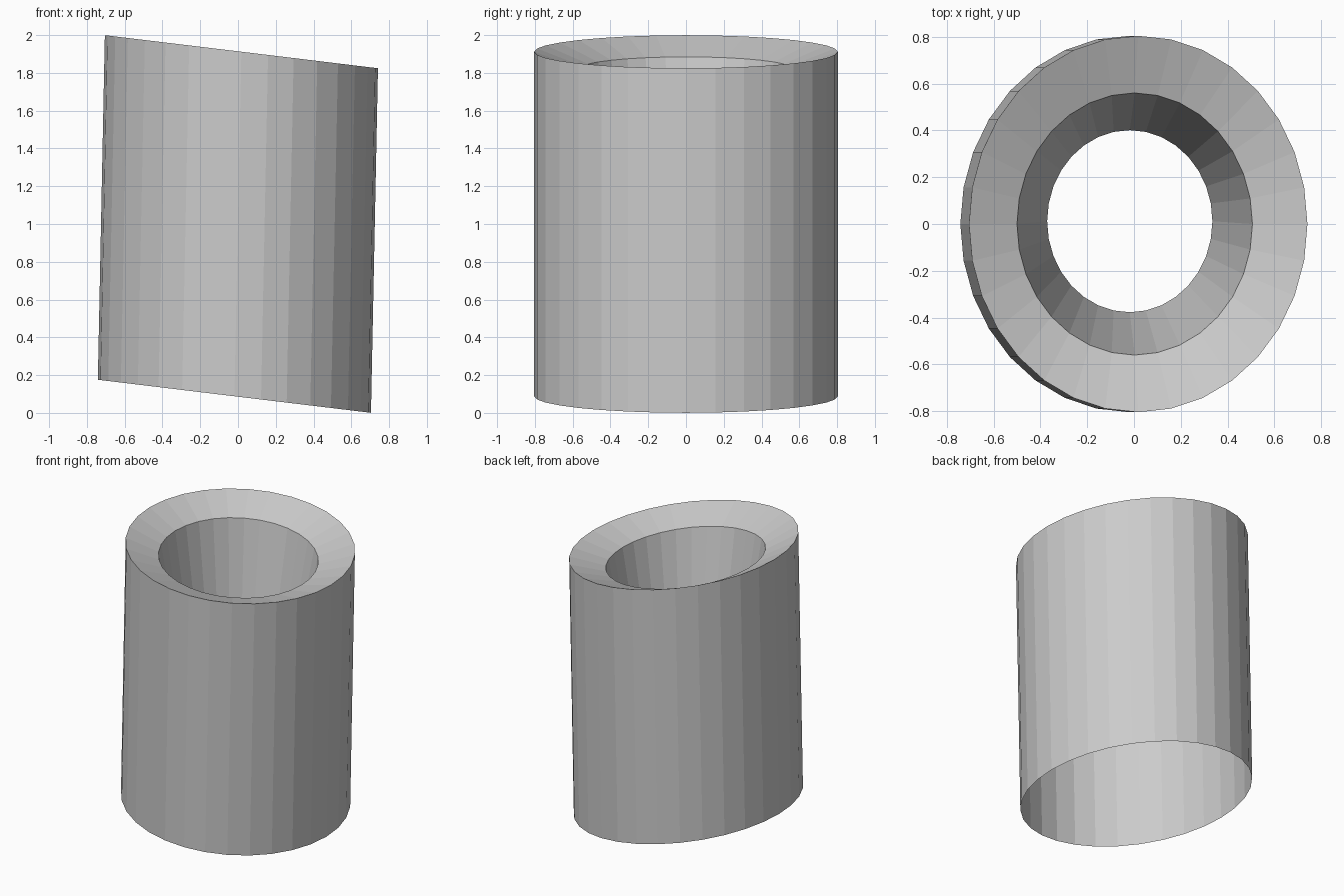
import bpy, bmesh, math

if "Cube" in bpy.data.objects:
    bpy.data.objects.remove(bpy.data.objects["Cube"])

SIDES = 32
TILT = -0.121  # slope of the end planes along x


def ring(bm, cx, cy, cz, rx, ry):
    """Elliptical loop lying in a plane tilted along x."""
    verts = []
    for i in range(SIDES):
        a = 2 * math.pi * i / SIDES
        dx = rx * math.cos(a)
        verts.append(bm.verts.new((cx + dx, cy + ry * math.sin(a), cz + TILT * dx)))
    return verts


bm = bmesh.new()
# outer wall bottom, outer rim, recessed inner rim, lower end of tapered bore
loops = [ring(bm, *r) for r in (
    (-0.019, 0, 0.088, 0.723, 0.804),
    (0.018, 0, 1.912, 0.723, 0.804),
    (0.003, 0, 1.824, 0.503, 0.56),
    (-0.018, 0.012, 0.90, 0.353, 0.389),
)]
for low, high in zip(loops, loops[1:]):
    for i in range(SIDES):
        j = (i + 1) % SIDES
        bm.faces.new((low[i], low[j], high[j], high[i]))

mesh = bpy.data.meshes.new("hollow_sleeve")
bm.to_mesh(mesh)
bm.free()
sleeve = bpy.data.objects.new("hollow_sleeve", mesh)
bpy.context.collection.objects.link(sleeve)
